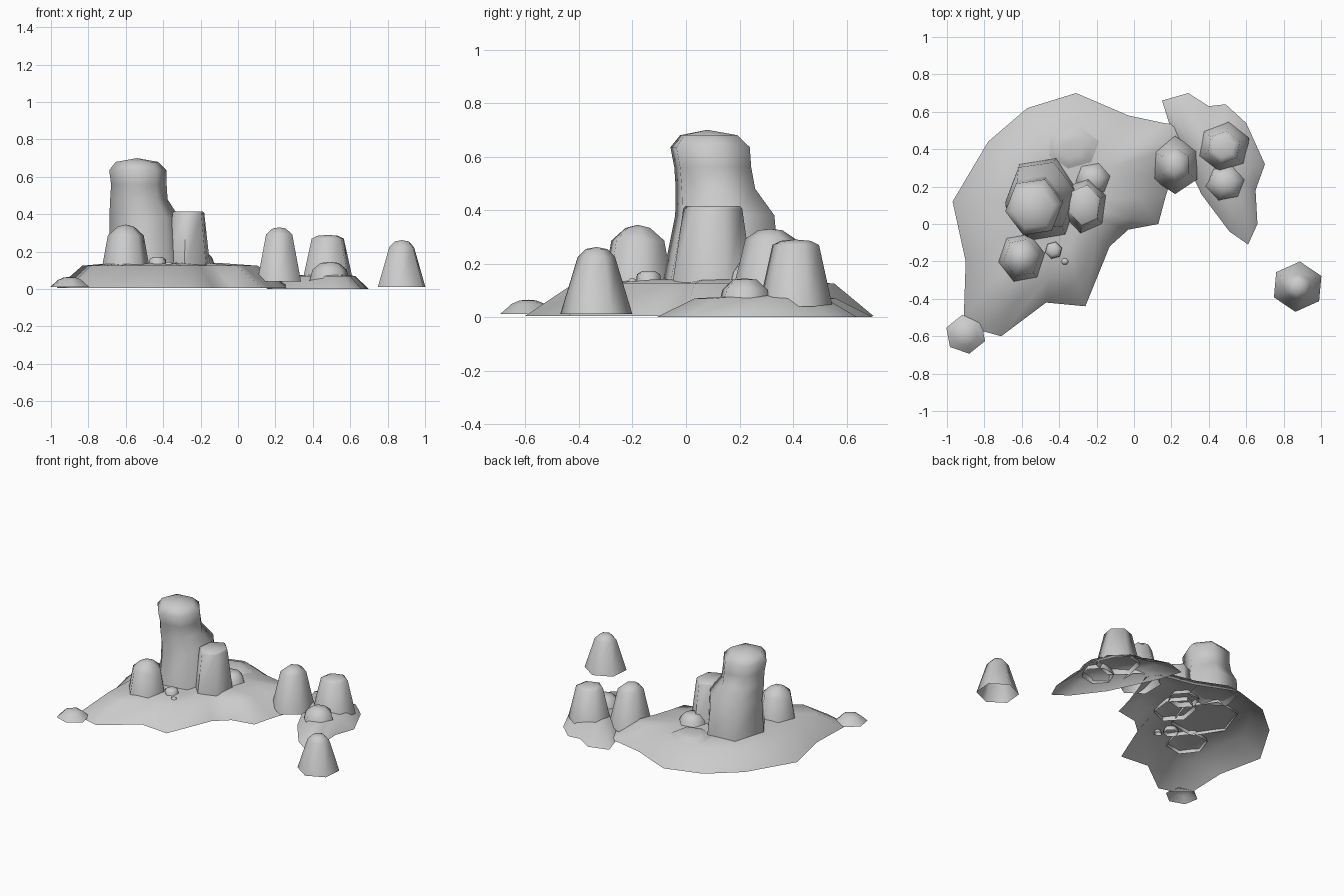
import bpy
from math import sin, cos, radians, pi

cube = bpy.data.objects.get("Cube")
if cube:
    bpy.data.objects.remove(cube, do_unlink=True)

stone = bpy.data.materials.new("grey_stone")
stone.use_nodes = True
stone.diffuse_color = (0.6, 0.6, 0.6, 1)
stone.node_tree.nodes["Principled BSDF"].inputs["Base Color"].default_value = (0.6, 0.6, 0.6, 1)


def shell(name, rings, cap, crease=180):
    """Join equal rings of points from the bottom up, closed by a cap point, open below."""
    n = len(rings[0])
    verts = [p for ring in rings for p in ring] + [cap]
    faces = [(k * n + i, k * n + (i + 1) % n, (k + 1) * n + (i + 1) % n, (k + 1) * n + i)
             for k in range(len(rings) - 1) for i in range(n)]
    last = (len(rings) - 1) * n
    faces += [(last + i, last + (i + 1) % n, len(verts) - 1) for i in range(n)]
    mesh = bpy.data.meshes.new(name)
    mesh.from_pydata(verts, [], faces)
    mesh.materials.append(stone)
    obj = bpy.data.objects.new(name, mesh)
    bpy.context.collection.objects.link(obj)
    bpy.ops.object.select_all(action='DESELECT')
    obj.select_set(True)
    bpy.context.view_layer.objects.active = obj
    bpy.ops.object.shade_smooth_by_angle(angle=radians(crease))
    return obj


def hexagon(x, y, z, rx, ry, turn):
    return [(x + rx * cos(turn + i * pi / 3), y + ry * sin(turn + i * pi / 3), z) for i in range(6)]


def rock(name, x, y, rx, ry, z0, z1, turn=30, profile=((1, 0), (0.62, 0.82), (0.36, 0.97)), crease=180):
    """Six-sided tapering boulder; profile holds (radius share, height share)."""
    rings = [hexagon(x, y, z0 + (z1 - z0) * h, rx * r, ry * r, radians(turn)) for r, h in profile]
    return shell(name, rings, (x, y, z1), crease)


def island(name, outline, centre, levels, top):
    """Low hill: the shoreline shrinks towards the centre at each (scale, height) level."""
    cx, cy = centre
    rings = [[(cx + (x - cx) * s, cy + (y - cy) * s, z) for x, y in outline] for s, z in levels]
    return shell(name, rings, (cx, cy, top))


# Ground, shorelines listed counter-clockwise
main_shore = [(-0.97, 0.12), (-0.90, -0.2), (-0.91, -0.5), (-0.82, -0.57), (-0.71, -0.6),
              (-0.47, -0.42), (-0.26, -0.44), (-0.13, -0.12), (-0.03, -0.03), (0.13, 0.0),
              (0.17, 0.15), (0.22, 0.3), (0.28, 0.45), (0.23, 0.53), (0.16, 0.54),
              (-0.03, 0.58), (-0.31, 0.7), (-0.57, 0.62), (-0.78, 0.44)]
island("main_island", main_shore, (-0.42, 0.12), [(1, 0.005), (0.75, 0.125), (0.45, 0.14)], 0.145)

side_shore = [(0.15, 0.66), (0.2, 0.5), (0.27, 0.35), (0.36, 0.16), (0.51, -0.04), (0.61, -0.11),
              (0.66, 0.0), (0.65, 0.18), (0.7, 0.32), (0.6, 0.54), (0.49, 0.64), (0.4, 0.63), (0.29, 0.7)]
island("side_island", side_shore, (0.49, 0.3), [(1, 0), (0.65, 0.07)], 0.085)

# Tall pillar with a flared foot, narrow neck and rounded head
sections = [(-0.49, 0.13, 0.12, 0.2, 0.24), (-0.5, 0.145, 0.38, 0.19, 0.2),
            (-0.53, 0.11, 0.48, 0.155, 0.16), (-0.53, 0.1, 0.56, 0.15, 0.155),
            (-0.535, 0.09, 0.635, 0.155, 0.16), (-0.54, 0.085, 0.68, 0.115, 0.115)]
shell("pillar", [hexagon(*s, radians(8)) for s in sections], (-0.54, 0.08, 0.7))

# Boulders around the pillar
rock("slab_rock", -0.265, 0.1, 0.125, 0.155, 0.11, 0.415, 20, ((1, 0), (0.72, 0.97), (0.66, 1)), 60)
rock("low_rock", -0.22, 0.24, 0.105, 0.1, 0.11, 0.205, 10, ((1, 0), (0.8, 0.6), (0.5, 0.95)))
rock("front_rock", -0.6, -0.18, 0.13, 0.14, 0.11, 0.345, 10, ((1, 0), (0.75, 0.75), (0.35, 0.95)))
rock("back_mound", -0.33, 0.4, 0.17, 0.14, 0.12, 0.16, 20)
rock("pebble", -0.43, -0.14, 0.05, 0.05, 0.11, 0.172, 15, ((1, 0), (0.9, 0.8), (0.5, 1)))
rock("small_pebble", -0.37, -0.2, 0.03, 0.025, 0.11, 0.145, 0)
rock("shore_rock", -0.9, -0.59, 0.11, 0.105, 0.012, 0.065, 40, ((1, 0), (0.6, 0.7), (0.3, 0.95)))

# Boulders on the side island and in the water
rock("inner_rock", 0.22, 0.315, 0.135, 0.155, 0.04, 0.33, 30, ((1, 0), (0.6, 0.87), (0.3, 0.98)))
rock("side_rock", 0.48, 0.41, 0.145, 0.14, 0.04, 0.29, 20, ((1, 0), (0.63, 0.92), (0.4, 0.98)))
rock("side_low_rock", 0.49, 0.22, 0.11, 0.105, 0.04, 0.145, 10, ((1, 0), (0.85, 0.6), (0.45, 0.95)))
rock("lone_rock", 0.875, -0.335, 0.14, 0.135, 0.012, 0.262, 25, ((1, 0), (0.52, 0.85), (0.3, 0.97)))
